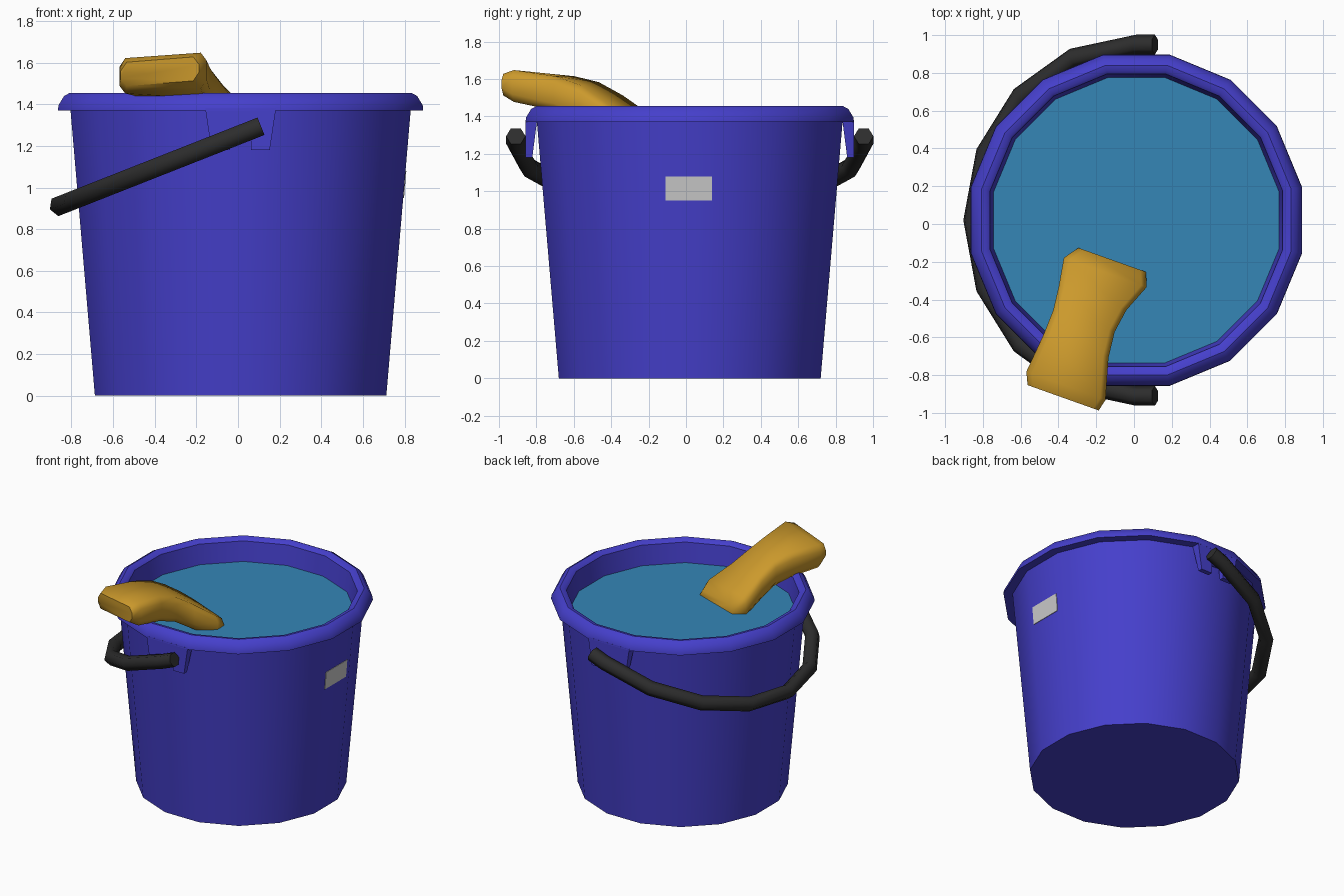
import bpy, bmesh
from math import sin, cos, pi, radians
from mathutils import Vector

if "Cube" in bpy.data.objects:
    bpy.data.objects.remove(bpy.data.objects["Cube"])

CX, CY, N = 0.0125, 0.02, 16      # bucket axis and number of sides


def material(name, rgb):
    m = bpy.data.materials.new(name)
    m.diffuse_color = (*rgb, 1)
    m.use_nodes = True
    m.node_tree.nodes["Principled BSDF"].inputs["Base Color"].default_value = m.diffuse_color
    return m


BLUE = material("blue_plastic", (0.06, 0.05, 0.6))
WATER = material("water_blue", (0.035, 0.24, 0.47))
YELLOW = material("sponge_yellow", (0.6, 0.32, 0.025))
BLACK = material("black_plastic", (0.026, 0.026, 0.026))


def finish(name, bm, mat=None, smooth=True, angle=35):
    bmesh.ops.recalc_face_normals(bm, faces=bm.faces)
    me = bpy.data.meshes.new(name)
    bm.to_mesh(me)
    bm.free()
    ob = bpy.data.objects.new(name, me)
    bpy.context.collection.objects.link(ob)
    if mat:
        me.materials.append(mat)
    if smooth:
        bpy.ops.object.select_all(action='DESELECT')
        ob.select_set(True)
        bpy.context.view_layer.objects.active = ob
        bpy.ops.object.shade_smooth_by_angle(angle=radians(angle))
    return ob


def loft(name, rings, mat, cap_start=True, cap_end=True, angle=35):
    """Skin a list of closed rings of equal point count."""
    bm = bmesh.new()
    vs = [[bm.verts.new(p) for p in r] for r in rings]
    n = len(rings[0])
    for a, b in zip(vs, vs[1:]):
        for i in range(n):
            j = (i + 1) % n
            bm.faces.new((a[i], a[j], b[j], b[i]))
    if cap_start:
        bm.faces.new(vs[0])
    if cap_end:
        bm.faces.new(vs[-1])
    return finish(name, bm, mat, True, angle)


def circle(apothem, z):
    r = apothem / cos(pi / N)
    return [(CX + r * cos((i + .5) * 2 * pi / N), CY + r * sin((i + .5) * 2 * pi / N), z)
            for i in range(N)]


# bucket shell with rolled rim, lathed from (apothem, z) profile
profile = [(.70, 0), (.817, 1.37), (.8775, 1.37), (.875, 1.395), (.848, 1.44),
           (.82, 1.455), (.792, 1.45), (.775, 1.435), (.755, 1.285)]
loft("bucket", [circle(a, z) for a, z in profile], BLUE, True, False)

# water surface
bm = bmesh.new()
bm.faces.new([bm.verts.new(p) for p in circle(.757, 1.29)])
finish("water", bm, WATER, False)

# handle mounts: notched plates hanging below the rim, front and back
outline = [(-.17, 1.38), (-.14, 1.18), (-.05, 1.18), (-.05, 1.27),
           (.05, 1.27), (.05, 1.18), (.14, 1.18), (.17, 1.38)]
for side, label in ((-1, "front"), (1, "back")):
    bm = bmesh.new()
    inner = lambda z: .842 - (z - 1.18) * .13
    out = [bm.verts.new((CX + x, CY + side * .877, z)) for x, z in outline]
    inn = [bm.verts.new((CX + x, CY + side * inner(z), z)) for x, z in outline]
    n = len(outline)
    bm.faces.new(out)
    bm.faces.new(inn)
    for i in range(n):
        j = (i + 1) % n
        bm.faces.new((out[i], out[j], inn[j], inn[i]))
    finish(label + "_handle_mount", bm, BLUE, False)

# carrying handle: tilted half hoop with straight ends, six-sided tube
tilt = radians(21.5)
out_dir = Vector((-cos(tilt), 0, -sin(tilt)))
up = Vector((-sin(tilt), 0, cos(tilt)))
Y = Vector((0, 1, 0))
centre = Vector((0.01, CY, 1.255))
R, r = .93, .052


def tube_ring(p, radial):
    return [p + radial * (r * cos(k * pi / 3)) + up * (r * sin(k * pi / 3)) for k in range(6)]


rings = [tube_ring(centre + Y * R - out_dir * .108, Y)]
for i in range(9):
    d = Y * cos(i * pi / 8) + out_dir * sin(i * pi / 8)
    rings.append(tube_ring(centre + d * R, d))
rings.append(tube_ring(centre - Y * R - out_dir * .108, -Y))
loft("handle", rings, BLACK, angle=65)

# small label plate lying on the right-hand facet
bm = bmesh.new()
wall = lambda z: CX + .70 + .117 * z / 1.37
corners = [(-.11, .95), (.14, .95), (.14, 1.08), (-.11, 1.08)]
a = [bm.verts.new((wall(z) + .004, y, z)) for y, z in corners]
b = [bm.verts.new((wall(z) - .004, y, z)) for y, z in corners]
bm.faces.new(a)
bm.faces.new(b)
for i in range(4):
    j = (i + 1) % 4
    bm.faces.new((a[i], a[j], b[j], b[i]))
finish("label_plate", bm, None, False)

# sponge: waisted block draped over the rim into the water
axis = Vector((.335, .942, 0))
across = Vector((.942, -.335, 0))
start = Vector((-.375, -.92, 0))
# distance along, left, right, bottom, top, lift of the right side
stations = [(0, -.20, .20, 1.485, 1.60, .03), (.065, -.23, .215, 1.45, 1.62, .03),
            (.28, -.21, .155, 1.43, 1.615, 0), (.42, -.205, .14, 1.40, 1.585, -.02),
            (.55, -.22, .16, 1.33, 1.515, -.03), (.70, -.245, .22, 1.25, 1.41, -.03),
            (.775, -.19, .19, 1.22, 1.35, -.02)]
rings = []
for s, wl, wr, zb, zt, lift in stations:
    c, h = .03, .04
    section = [(wl + c, zb), (wr - c, zb), (wr, zb + h), (wr, zt - h),
               (wr - c, zt), (wl + c, zt), (wl, zt - h), (wl, zb + h)]
    rings.append([start + axis * s + across * w +
                  Vector((0, 0, z + lift * (w - wl) / (wr - wl))) for w, z in section])
loft("sponge", rings, YELLOW, angle=60)
